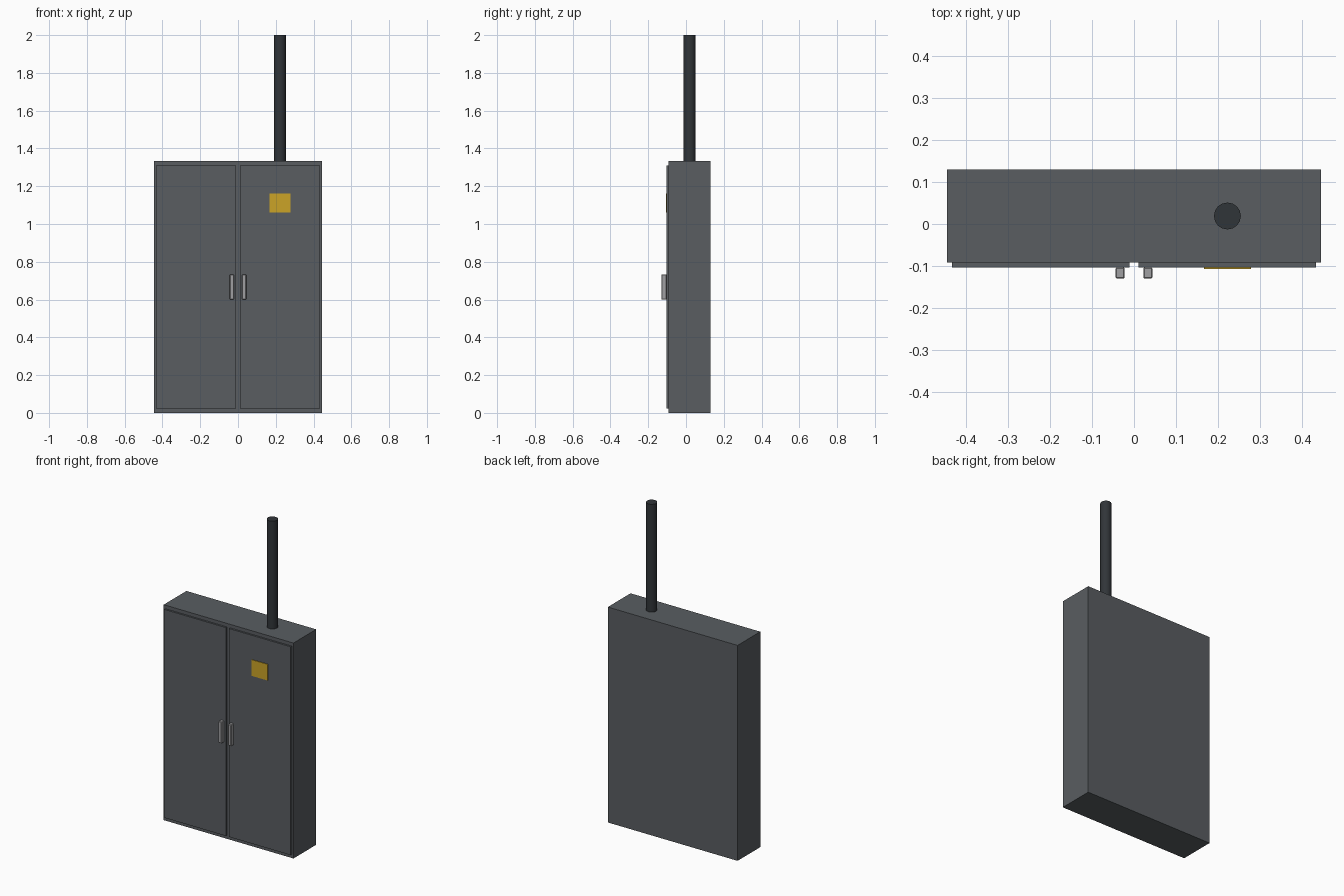
import bpy

if "Cube" in bpy.data.objects:
    bpy.data.objects.remove(bpy.data.objects["Cube"])

def material(name, color):
    m = bpy.data.materials.new(name)
    m.diffuse_color = (*color, 1)
    m.use_nodes = True
    m.node_tree.nodes["Principled BSDF"].inputs["Base Color"].default_value = m.diffuse_color
    return m

steel = material("dark_steel", (0.10, 0.11, 0.12))
black = material("black_pipe", (0.03, 0.035, 0.04))
yellow = material("yellow", (0.60, 0.37, 0.02))
silver = material("silver", (0.35, 0.35, 0.36))

def box(name, lo, hi, mat, bevel=0):
    bpy.ops.mesh.primitive_cube_add(size=1, location=[(a + b) / 2 for a, b in zip(lo, hi)])
    ob = bpy.context.object
    ob.name = name
    ob.scale = [b - a for a, b in zip(lo, hi)]
    bpy.ops.object.transform_apply(location=False, rotation=False, scale=True)
    ob.data.materials.append(mat)
    if bevel:
        mod = ob.modifiers.new("bevel", 'BEVEL')
        mod.width = bevel
        mod.segments = 1
    return ob

# Cabinet body
box("cabinet_body", (-0.444, -0.092, 0), (0.444, 0.13, 1.333), steel)

# Pair of doors with handles either side of the centre gap
for side, s in (("left", -1), ("right", 1)):
    x = sorted((s * 0.011, s * 0.433))
    box(side + "_door", (x[0], -0.103, 0.022), (x[1], -0.092, 1.311), steel)
    hx = s * 0.033
    box(side + "_handle", (hx - 0.011, -0.13, 0.6), (hx + 0.011, -0.103, 0.733), silver, 0.003)

# Warning plate on the right door
box("warning_plate", (0.166, -0.107, 1.062), (0.278, -0.103, 1.162), yellow)

# Cable conduit rising from the top
bpy.ops.mesh.primitive_cylinder_add(vertices=16, radius=0.032, depth=0.667,
                                    location=(0.222, 0.019, 1.6665))
conduit = bpy.context.object
conduit.name = "cable_conduit"
conduit.data.materials.append(black)
bpy.ops.object.shade_smooth_by_angle()
